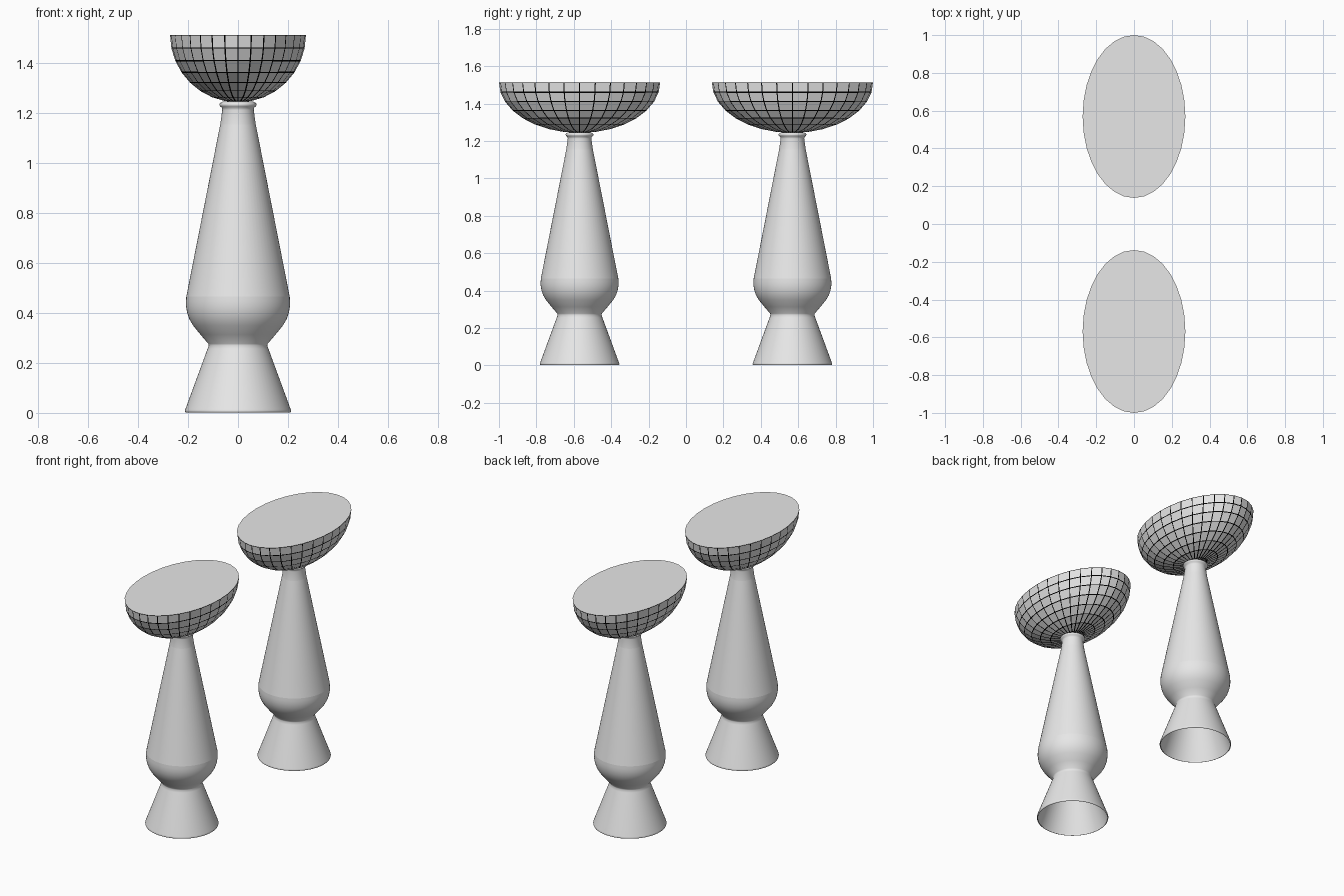
import bpy, bmesh, math

if "Cube" in bpy.data.objects:
    bpy.data.objects.remove(bpy.data.objects["Cube"])


def colour(name, value):
    mat = bpy.data.materials.new(name)
    mat.diffuse_color = (value, value, value, 1)
    mat.use_nodes = True
    mat.node_tree.nodes["Principled BSDF"].inputs["Base Color"].default_value = mat.diffuse_color
    return mat


grey = colour("light_grey", 0.8)
black = colour("black", 0.0)


def make_object(name, bm, y):
    bmesh.ops.recalc_face_normals(bm, faces=bm.faces)
    mesh = bpy.data.meshes.new(name)
    bm.to_mesh(mesh)
    bm.free()
    mesh.materials.append(grey)
    mesh.materials.append(black)
    ob = bpy.data.objects.new(name, mesh)
    ob.location.y = y
    bpy.context.collection.objects.link(ob)
    return ob


def lathe(name, profile, y, segments=64):
    """Smooth open shell of revolution about z."""
    bm = bmesh.new()
    rings = []
    for r, z in profile:
        rings.append([bm.verts.new((r * math.cos(2 * math.pi * i / segments),
                                    r * math.sin(2 * math.pi * i / segments), z))
                      for i in range(segments)])
    for a, b in zip(rings, rings[1:]):
        for i in range(segments):
            j = (i + 1) % segments
            bm.faces.new((a[i], a[j], b[j], b[i])).smooth = True
    ob = make_object(name, bm, y)
    # the shell is open, so make sure its outside faces outward
    if sum(p.normal.x * p.center.x + p.normal.y * p.center.y
           for p in ob.data.polygons) < 0:
        ob.data.flip_normals()
    return ob


def tiled_bowl(name, rx, ry, rz, rim_z, y, line=0.0028):
    """Faceted half ellipsoid with a flat lid, grey tiles and black joints."""
    bm = bmesh.new()
    bmesh.ops.create_uvsphere(bm, u_segments=32, v_segments=16, radius=1)
    upper = [v for v in bm.verts if v.co.z > 0.01]
    bmesh.ops.delete(bm, geom=upper, context='VERTS')
    for v in bm.verts:
        v.co = (v.co.x * rx, v.co.y * ry, v.co.z * rz + rim_z)
    bmesh.ops.recalc_face_normals(bm, faces=bm.faces)
    tiles = list(bm.faces)
    joints = bmesh.ops.inset_individual(bm, faces=tiles, thickness=line,
                                        use_even_offset=True)["faces"]
    for f in joints:
        f.material_index = 1
    # grey lid across the rim
    rim = [e for e in bm.edges if e.is_boundary]
    for f in bmesh.ops.contextual_create(bm, geom=rim)["faces"]:
        f.material_index = 0
    return make_object(name, bm, y)


# flared foot and rounded belly
base_profile = [
    (0.207, 0.001), (0.212, 0.003), (0.213, 0.008), (0.211, 0.014),
    (0.122, 0.256), (0.117, 0.270), (0.119, 0.277),
    (0.150, 0.313), (0.180, 0.350), (0.195, 0.376), (0.204, 0.402),
    (0.208, 0.428), (0.208, 0.448), (0.207, 0.465),
]
# tapering column
column_profile = [(0.207, 0.465), (0.071, 1.155)]
# neck with a collar ring
neck_profile = [
    (0.071, 1.155), (0.063, 1.212), (0.064, 1.221), (0.072, 1.227),
    (0.075, 1.234), (0.072, 1.240), (0.060, 1.246),
]

for side, y in (("front", -0.569), ("back", 0.569)):
    lathe(side + "_base", base_profile, y)
    lathe(side + "_column", column_profile, y)
    lathe(side + "_neck", neck_profile, y)
    tiled_bowl(side + "_bowl", 0.272, 0.431, 0.270, 1.513, y)
